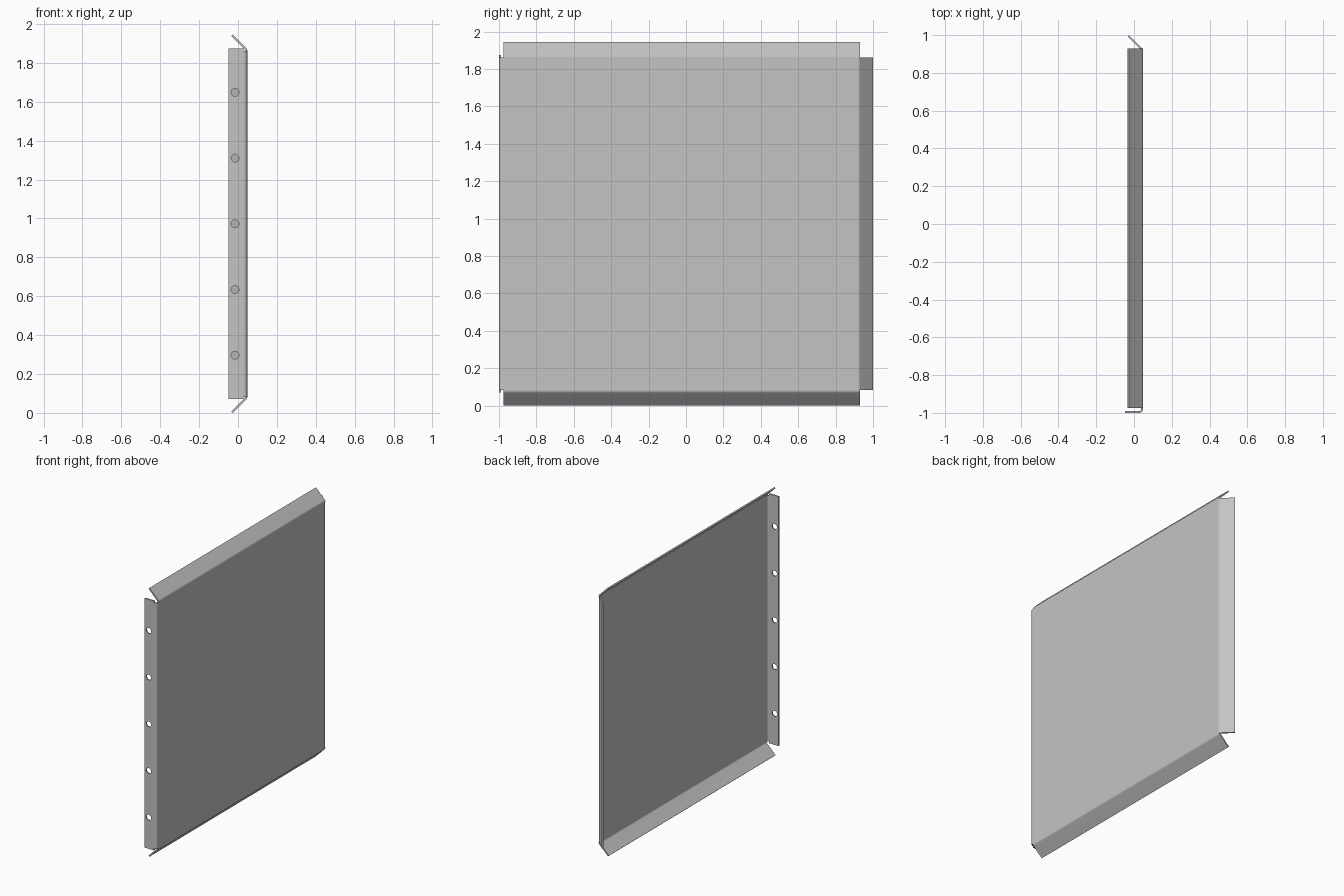
import bpy, bmesh, math
from mathutils import Vector

if "Cube" in bpy.data.objects:
    bpy.data.objects.remove(bpy.data.objects["Cube"])

MID = 0.9725      # height of the panel centre
FACE = 0.048      # x of the outer face
THICK = 0.01      # sheet thickness
RADIUS = 0.02     # outer bend radius
EDGE = 0.8895     # half height of the flat web

steel = bpy.data.materials.new("light grey steel")
steel.use_nodes = True
steel.diffuse_color = (0.55, 0.55, 0.55, 1)
steel.node_tree.nodes["Principled BSDF"].inputs["Base Color"].default_value = (0.55, 0.55, 0.55, 1)


def extrude(name, outline, lo, hi, place):
    """Solid from a 2D outline, swept from lo to hi; place maps (x, v, w) to 3D."""
    bm = bmesh.new()
    face = bm.faces.new([bm.verts.new(place(x, v, lo)) for x, v in outline])
    move = Vector(place(0, 0, hi)) - Vector(place(0, 0, lo))
    top = bmesh.ops.extrude_face_region(bm, geom=[face], use_keep_orig=True)
    verts = [g for g in top["geom"] if isinstance(g, bmesh.types.BMVert)]
    bmesh.ops.translate(bm, verts=verts, vec=move)
    bmesh.ops.recalc_face_normals(bm, faces=bm.faces)
    mesh = bpy.data.meshes.new(name)
    bm.to_mesh(mesh)
    bm.free()
    mesh.materials.append(steel)
    obj = bpy.data.objects.new(name, mesh)
    bpy.context.collection.objects.link(obj)
    return obj


def bend(start, degrees, length, side):
    """Outline of a bent edge: an arc followed by a straight leg."""
    outer, inner = [], []
    steps = 8
    for i in range(steps + 1):
        a = math.radians(degrees) * i / steps
        c, s = math.cos(a), math.sin(a)
        for ring, r in ((outer, RADIUS), (inner, RADIUS - THICK)):
            ring.append((FACE - RADIUS + r * c, start + r * s))
    if length:
        for ring in (outer, inner):
            ring.append((ring[-1][0] - length * s, ring[-1][1] + length * c))
    return [(x, side * v) for x, v in outer + inner[::-1]]


def along_y(x, v, w):
    return (x, w, MID + v)


def along_z(x, v, w):
    return (x, v, MID + w)


def box(x0, x1, v0, v1):
    return [(x0, v0), (x1, v0), (x1, v1), (x0, v1)]


# Flat web
parts = [extrude("main_panel", box(FACE - THICK, FACE, -0.98, 0.917), -EDGE, EDGE, along_z)]

# Slanted flanges on the top, bottom and back edges
for name, side in (("top_flange", 1), ("bottom_flange", -1)):
    parts.append(extrude(name, bend(EDGE, 45, 0.0975, side), -0.975, 0.93, along_y))
parts.append(extrude("back_flange", bend(0.917, 45, 0.0975, 1), -EDGE, EDGE, along_z))

# Square front flange, a little taller than its bend
parts.append(extrude("front_bend", bend(0.98, 90, 0, -1), -EDGE, EDGE, along_z))
front = extrude("front_flange", box(-FACE, FACE - RADIUS, -1, -1 + THICK), -0.902, 0.902, along_z)
parts.append(front)

# Row of round holes through the front flange
for i in range(-2, 3):
    bpy.ops.mesh.primitive_cylinder_add(vertices=32, radius=0.02, depth=0.1,
                                        location=(-0.015, -0.995, MID + 0.338 * i),
                                        rotation=(math.pi / 2, 0, 0))
    cutter = bpy.context.object
    cutter.name = "hole_cutter"
    cutter.hide_render = True
    cut = front.modifiers.new("hole", "BOOLEAN")
    cut.operation, cut.solver, cut.object = "DIFFERENCE", "EXACT", cutter
    bpy.context.view_layer.objects.active = front
    bpy.ops.object.modifier_apply(modifier=cut.name)
    bpy.data.objects.remove(cutter)

# Smooth bends with crisp sheet edges
bpy.ops.object.select_all(action="DESELECT")
for part in parts:
    part.select_set(True)
bpy.context.view_layer.objects.active = front
bpy.ops.object.shade_smooth_by_angle(angle=math.radians(30))
